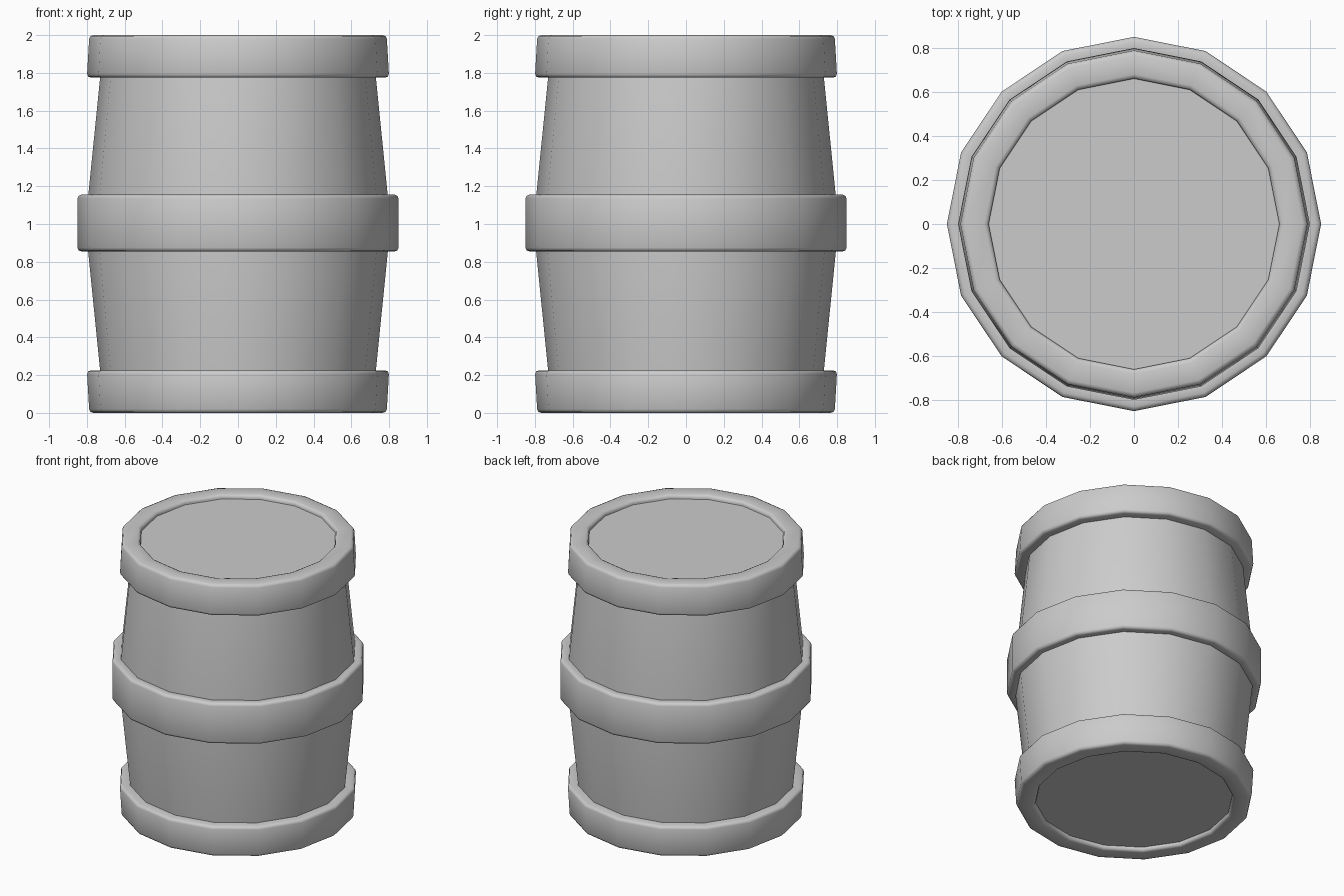
import bpy, bmesh, math

if "Cube" in bpy.data.objects:
    bpy.data.objects.remove(bpy.data.objects["Cube"])

SIDES = 16


def lathe(name, profile, closed=False):
    """Revolve an (r, z) profile; open profiles get flat end caps."""
    bm = bmesh.new()
    rings = []
    for r, z in profile:
        rings.append([bm.verts.new((r * math.cos(2 * math.pi * i / SIDES),
                                    r * math.sin(2 * math.pi * i / SIDES), z))
                      for i in range(SIDES)])
    pairs = list(zip(rings, rings[1:]))
    if closed:
        pairs.append((rings[-1], rings[0]))
    else:
        bm.faces.new(rings[0])
        bm.faces.new(rings[-1])
    for a, b in pairs:
        for i in range(SIDES):
            j = (i + 1) % SIDES
            bm.faces.new((a[i], a[j], b[j], b[i]))
    bmesh.ops.recalc_face_normals(bm, faces=bm.faces)
    mesh = bpy.data.meshes.new(name)
    bm.to_mesh(mesh)
    bm.free()
    ob = bpy.data.objects.new(name, mesh)
    bpy.context.collection.objects.link(ob)
    bpy.ops.object.select_all(action='DESELECT')
    ob.select_set(True)
    bpy.context.view_layer.objects.active = ob
    return ob


def smooth(degrees):
    bpy.ops.object.shade_smooth_by_angle(angle=math.radians(degrees))


def hoop(name, profile):
    """Closed ring with softened edges."""
    ob = lathe(name, profile, closed=True)
    mod = ob.modifiers.new("soft_edges", 'BEVEL')
    mod.width = 0.02
    mod.segments = 2
    mod.limit_method = 'ANGLE'
    mod.angle_limit = math.radians(40)
    bpy.ops.object.modifier_apply(modifier=mod.name)
    smooth(50)


# Bulging body whose flat ends sit just inside the rims
lathe("barrel_body", [(0.705, 0.03), (0.73, 0.225), (0.793, 0.85),
                      (0.793, 1.15), (0.73, 1.775), (0.705, 1.97)])
smooth(30)

# Middle hoop
hoop("middle_hoop", [(0.77, 0.855), (0.85, 0.855), (0.85, 1.155), (0.77, 1.155)])

# End hoops, mirrored about mid height
end = [(0.66, 0.0), (0.787, 0.0), (0.80, 0.225), (0.66, 0.225)]
hoop("bottom_hoop", end)
hoop("top_hoop", [(r, 2 - z) for r, z in end])
